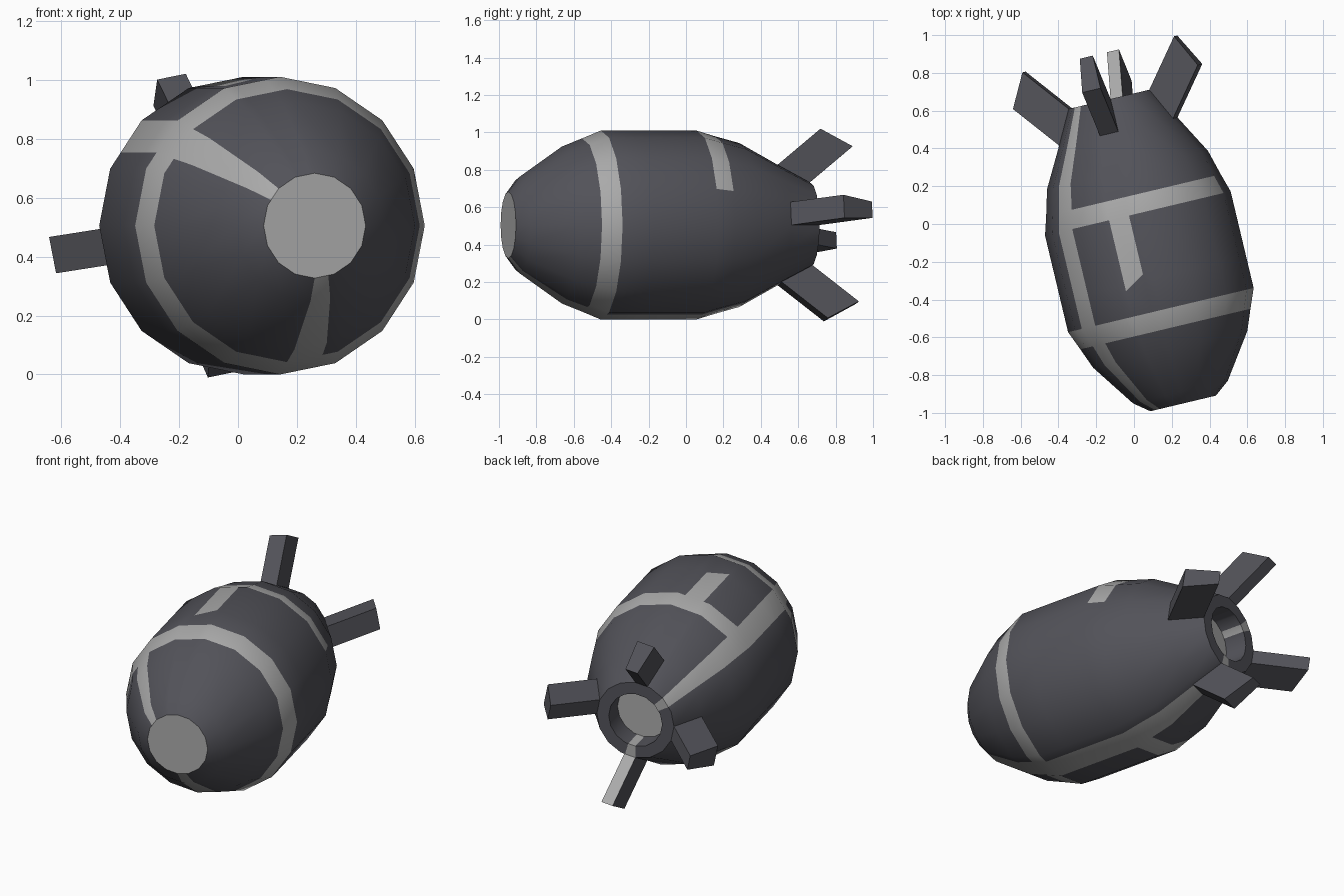
import bpy, bmesh, math
from mathutils import Vector

if "Cube" in bpy.data.objects:
    bpy.data.objects.remove(bpy.data.objects["Cube"])

# Body axis: level, turned about 13.4 degrees in plan
YAW = math.radians(13.4)
NOSE = Vector((0.26, -0.95, 0.505))
AXIS = Vector((-math.sin(YAW), math.cos(YAW), 0))
SIDE = Vector((math.cos(YAW), math.sin(YAW), 0))
UP = Vector((0, 0, 1))


def material(name, c):
    m = bpy.data.materials.new(name)
    m.diffuse_color = (*c, 1)
    m.use_nodes = True
    m.node_tree.nodes["Principled BSDF"].inputs["Base Color"].default_value = m.diffuse_color
    return m


DARK = material("dark_grey", (0.085, 0.085, 0.1))
LIGHT = material("light_grey", (0.4, 0.4, 0.4))


def radial(k):
    """Unit 16-gon outline at facet position k (fractions lie on the chord)."""
    i, f = math.floor(k), k - math.floor(k)
    a, b = i * math.pi / 8, (i + 1) * math.pi / 8
    pa = SIDE * math.cos(a) + UP * math.sin(a)
    pb = SIDE * math.cos(b) + UP * math.sin(b)
    return pa.lerp(pb, f)


def point(t, r, k):
    return NOSE + AXIS * t + radial(k) * r


def finish(bm, name):
    bmesh.ops.recalc_face_normals(bm, faces=bm.faces[:])
    me = bpy.data.meshes.new(name)
    bm.to_mesh(me)
    bm.free()
    me.materials.append(DARK)
    me.materials.append(LIGHT)
    ob = bpy.data.objects.new(name, me)
    bpy.context.collection.objects.link(ob)
    return ob


# Profile: distance from nose, radius (ends with tail rim and recess)
R = 0.505
PROFILE = [(0, 0.178), (0.062, 0.258), (0.295, 0.42), (0.405, 0.463),
           (0.508, R), (0.68, R), (1.034, R), (1.134, 0.475),
           (1.27, 0.438), (1.48, 0.322), (1.657, 0.228),
           (1.657, 0.158), (1.525, 0.158)]
FRONT_BAND, STUB_ROW, REAR_BAND = 3, 5, 7 - 1
STUB = (4.25, 4.81)
COLS = sorted([*range(16), *STUB, 6.67, 12.7])


def is_light(row, k):
    """Painted stripes, by profile row and facet position."""
    if 6 < k < 6.67 or 12 < k < 12.7:
        return True
    if row == FRONT_BAND:
        return True
    if row == REAR_BAND:
        return 1 < k < 6 or 10 < k < 12
    return row == STUB_ROW and STUB[0] < k < STUB[1]


# Body
bm = bmesh.new()
rings = []
for row, (t, r) in enumerate(PROFILE):
    ring = []
    for k in COLS:
        tt = t
        if row == STUB_ROW and k in STUB:      # slanted stub end
            tt = 0.715 if k == STUB[0] else 0.648
        ring.append(bm.verts.new(point(tt, r, k)))
    rings.append(ring)
n = len(COLS)
for row in range(len(rings) - 1):
    a, b = rings[row], rings[row + 1]
    for j in range(n):
        j2 = (j + 1) % n
        f = bm.faces.new((a[j], a[j2], b[j2], b[j]))
        mid = (COLS[j] + (COLS[j2] or 16)) / 2
        f.material_index = int(is_light(row, mid))
        f.smooth = True
for ring in (rings[0], rings[-1]):             # nose disc and recess floor
    bm.faces.new(ring).material_index = 1
body = finish(bm, "body")
body.data.set_sharp_from_angle(angle=math.radians(35))


# Swept tail fins, pushed out of four tail facets
def fin(name, k0, k1, light_back=False):
    bm = bmesh.new()
    mid = radial(math.floor(k0) + 0.5).normalized()
    push = AXIS * 0.245 + mid * 0.197
    root = [(1.48, 0.322, k0), (1.48, 0.322, k1),
            (1.657, 0.228, k1), (1.657, 0.228, k0)]
    low = [bm.verts.new(point(*p)) for p in root]
    top = [bm.verts.new(v.co + push) for v in low]
    bm.faces.new(low)
    bm.faces.new(top)
    for i in range(4):
        j = (i + 1) % 4
        f = bm.faces.new((low[i], low[j], top[j], top[i]))
        f.material_index = int(light_back and i == 2)
    return finish(bm, name)


fin("right_fin", 0, 1)
fin("top_fin", 4, 4.81)
fin("left_fin", 8, 9)
fin("bottom_fin", 12, 12.75, True)
